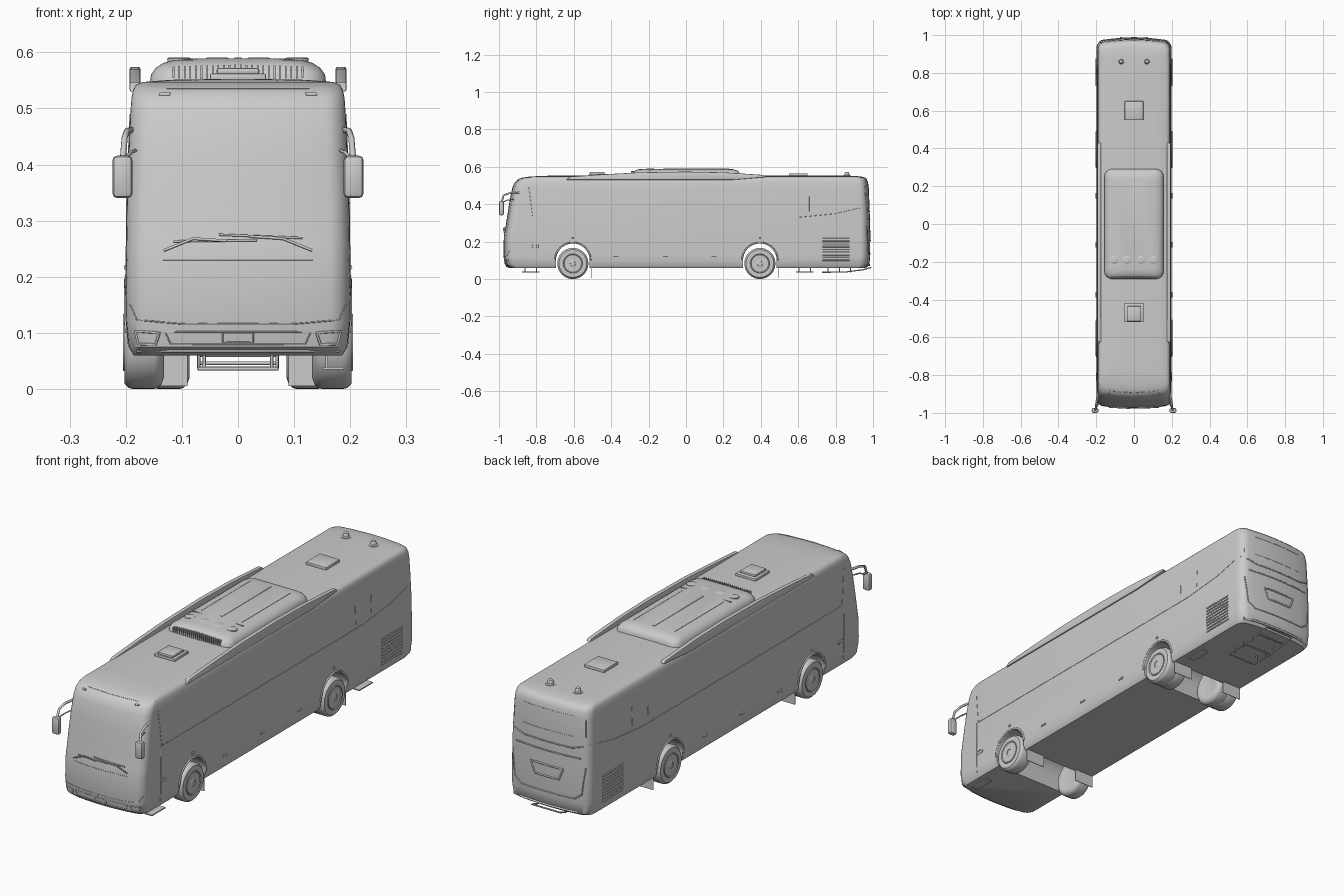
import bpy, bmesh
from math import sin, cos, pi, radians
from mathutils import Vector
from mathutils.bvhtree import BVHTree

if "Cube" in bpy.data.objects:
    bpy.data.objects.remove(bpy.data.objects["Cube"])


def finish(name, bm, bevel=0, angle=35):
    bmesh.ops.recalc_face_normals(bm, faces=bm.faces)
    me = bpy.data.meshes.new(name)
    bm.to_mesh(me)
    bm.free()
    ob = bpy.data.objects.new(name, me)
    bpy.context.collection.objects.link(ob)
    select(ob)
    if bevel:
        m = ob.modifiers.new("bevel", "BEVEL")
        m.width, m.segments = bevel, 2
        bpy.ops.object.modifier_apply(modifier=m.name)
    bpy.ops.object.shade_smooth_by_angle(angle=radians(angle))
    return ob


def select(ob):
    bpy.ops.object.select_all(action="DESELECT")
    ob.select_set(True)
    bpy.context.view_layer.objects.active = ob


def loft(name, rings, angle=35, closed=False):
    bm = bmesh.new()
    vs = [[bm.verts.new(p) for p in r] for r in rings]
    n = len(vs[0])
    pairs = list(zip(vs, vs[1:])) + ([(vs[-1], vs[0])] if closed else [])
    for a, b in pairs:
        for i in range(n):
            bm.faces.new((a[i], a[(i + 1) % n], b[(i + 1) % n], b[i]))
    if not closed:
        bm.faces.new(vs[0])
        bm.faces.new(vs[-1])
    return finish(name, bm, angle=angle)


def plan(z, yf, yr, hw, r, bulge):
    """Rounded rectangle seen from above, with bowed front and rear ends."""
    pts = []
    for cx, cy, a0 in ((1, yr - r, 0), (-1, yr - r, 90), (-1, yf + r, 180), (1, yf + r, 270)):
        for k in range(7):
            a = radians(a0 + 15 * k)
            pts.append([cx * (hw - r) + r * cos(a), cy + r * sin(a)])
        if a0 in (0, 180):
            s = 1 if a0 == 0 else -1
            for k in range(1, 8):
                pts.append([s * (hw - r) * (1 - k / 4), yr if s > 0 else yf])
    out = []
    for x, y in pts:
        b = bulge * (x / hw) ** 2 * min(1, max(0, abs(y) - .1) / .4)
        out.append((x, y + b if y < 0 else y - b, z))
    return out


def box(name, c, size, bevel=0):
    bm = bmesh.new()
    bmesh.ops.create_cube(bm, size=1)
    for v in bm.verts:
        v.co = [v.co[i] * size[i] + c[i] for i in range(3)]
    return finish(name, bm, bevel)


def prism_x(name, pts, x0, x1, bevel=0):
    bm = bmesh.new()
    f = bm.faces.new([bm.verts.new((x0, y, z)) for y, z in pts])
    g = bmesh.ops.extrude_face_region(bm, geom=[f])["geom"]
    bmesh.ops.translate(bm, verts=[v for v in g if isinstance(v, bmesh.types.BMVert)], vec=(x1 - x0, 0, 0))
    return finish(name, bm, bevel)


def lathe(name, prof, c, axis="x", s=1, n=40):
    rings = []
    for r, h in prof:
        ring = []
        for k in range(n):
            u, v = r * cos(2 * pi * k / n), r * sin(2 * pi * k / n)
            ring.append((c[0] + s * h, c[1] + u, c[2] + v) if axis == "x" else (c[0] + u, c[1] + v, c[2] + h))
        rings.append(ring)
    return loft(name, rings)


def tubes(name, lines, r=.0013, closed=False):
    cu = bpy.data.curves.new(name, "CURVE")
    cu.dimensions, cu.bevel_depth, cu.bevel_resolution = "3D", r, 1
    cu.use_fill_caps = True
    for pts in lines:
        sp = cu.splines.new("POLY")
        sp.points.add(len(pts) - 1)
        sp.use_cyclic_u = closed
        for p, q in zip(sp.points, pts):
            p.co = (*q, 1)
    ob = bpy.data.objects.new(name, cu)
    bpy.context.collection.objects.link(ob)
    select(ob)
    bpy.ops.object.convert(target="MESH")


# body shell: stacked plan outlines, leaning windscreen, rounded roof edge
slices = [(.060, -.950, .965, .186), (.075, -.968, .980, .195), (.12, -.976, .985, .199), (.23, -.974, .985, .199),
          (.26, -.968, .984, .199), (.33, -.957, .983, .198), (.42, -.943, .980, .195), (.49, -.928, .977, .192),
          (.518, -.915, .973, .190), (.533, -.898, .967, .187), (.542, -.875, .958, .182), (.547, -.84, .94, .17),
          (.551, -.78, .91, .12), (.552, -.74, .88, .06)]
body = loft("body", [plan(z, yf, yr, hw, .035, .018) for z, yf, yr, hw in slices], angle=40)
axles = (-.605, .395)

# wheel wells cut right through
for y in axles:
    arch = [(y + .09 * cos(pi * k / 24), .1 + .09 * sin(pi * k / 24)) for k in range(25)]
    cutter = prism_x("well_cutter", arch + [(y - .09, .02), (y + .09, .02)], -.3, .3)
    cutter.hide_render = True
    select(body)
    m = body.modifiers.new("well", "BOOLEAN")
    m.operation, m.object, m.solver = "DIFFERENCE", cutter, "EXACT"
    bpy.ops.object.modifier_apply(modifier=m.name)
    bpy.data.objects.remove(cutter)
bpy.ops.object.shade_smooth_by_angle(angle=radians(40))
tree = BVHTree.FromPolygons([v.co for v in body.data.vertices], [p.vertices for p in body.data.polygons])


def on_body(pts, face, s=1, closed=False):
    """Lay a polyline on the body: (x, z) for the ends, (y, z) for the sides."""
    out = []
    pts = pts + [pts[0]] if closed else pts
    for (a, b), (c, d) in zip(pts, pts[1:]):
        for k in range(7):
            u, z = a + (c - a) * k / 6, b + (d - b) * k / 6
            if face == "side":
                hit = tree.ray_cast(Vector((2 * s, u, z)), Vector((-s, 0, 0)))[0]
            else:
                e = -1 if face == "front" else 1
                hit = tree.ray_cast(Vector((u, 2 * e, z)), Vector((0, -e, 0)))[0]
            if hit and (not out or (hit - out[-1]).length > 1e-5):
                out.append(hit)
    return out


def ellipse(cx, cz, a, b):
    return [(cx + a * cos(pi * k / 6), cz + b * sin(pi * k / 6)) for k in range(12)]


# front seams, lamps and wipers
tubes("front_seams", [on_body([(-.197, .23), (.197, .23)], "front"),
                      on_body([(-.192, .15), (-.18, .123), (-.1, .116), (.1, .116), (.18, .123), (.192, .15)], "front"),
                      on_body([(-.185, .545 - .01), (.185, .535)], "front")])
tubes("bumper_lip", [on_body([(-.18, .068), (.18, .068)], "front")], .003)
tubes("front_panels", [on_body([(-.13, .102), (.13, .102), (.12, .08), (-.12, .08)], "front", closed=True),
                       on_body([(-.027, .10), (.027, .10), (.027, .083), (-.027, .083)], "front", closed=True)], closed=True)
for s in (1, -1):
    tubes("headlight", [on_body([(s * .14, .1), (s * .183, .103), (s * .178, .08), (s * .147, .079)], "front", closed=True)], .0022, True)
    tubes("roof_marker_lamp", [on_body([(s * .121, .525), (s * .14, .525)], "front")], .004)
    w = on_body([(s * .132, .247), (s * .08, .268), (s * .02, .268 + s * .004)], "front")
    tubes("wiper_arm", [[p + Vector((0, -.009, 0)) for p in w]], .0028)
    w = on_body([(s * .115, .266 + s * .003), (-s * .034, .270 + s * .005)], "front")
    tubes("wiper_blade", [[p + Vector((0, -.004, 0)) for p in w]], .0022)

# rear seams, spoiler lips and plate recess
tubes("rear_seams", [on_body([(-.175, .50), (.175, .50), (.178, .41), (-.178, .41)], "rear", closed=True)], closed=True)
tubes("rear_lips", [on_body([(-.17, .375), (-.12, .36), (.12, .36), (.17, .375)], "rear"),
                    on_body([(-.16, .32), (.16, .32)], "rear"),
                    on_body([(-.18, .28), (-.165, .16), (-.13, .135), (.13, .135), (.165, .16), (.18, .28)], "rear")], .003)
tubes("plate_surround", [on_body([(-.08, .255), (.08, .255), (.06, .205), (-.06, .205)], "rear", closed=True)], .004, True)
tubes("rear_bumper", [on_body([(-.18, .075), (.18, .075)], "rear")], .005)

# sides
for s in (1, -1):
    tubes("side_seams", [on_body([(-.84, .49), (-.82, .33), (.6, .33), (.8, .35), (.95, .385)], "side", s),
                         on_body([(-.83, .33), (-.83, .08)], "side", s),
                         on_body([(.55, .43), (.55, .35)], "side", s), on_body([(.66, .44), (.66, .36)], "side", s)])
    tubes("vent_slats", [on_body([(.73, .10 + .0145 * k), (.875, .10 + .0145 * k)], "side", s) for k in range(9)], .0035)
    tubes("side_lamps", [on_body([(y - .014, .12), (y + .014, .12)], "side", s) for y in (-.375, -.11, .15)], .004)
    tubes("arch_markers", [on_body([(y - .006, .217), (y + .006, .217)], "side", s) for y in axles], .005)
    tubes("fuel_flap", [on_body(ellipse(-.81, .175, .022, .008), "side", s, True)], .002, True)
    for y in axles:
        tubes("arch_lip", [on_body([(y + .095 * cos(pi * k / 16), .1 + .095 * sin(pi * k / 16)) for k in range(17)], "side", s)], .0045)
    # roof side rail
    prism_x("roof_rail", [(-.64, .53), (-.62, .547), (-.45, .559), (-.25, .57), (0, .574), (.2, .57),
                          (.42, .556), (.43, .545), (.25, .53)], s * .174, s * .193, .003)
    # mirrors
    tubes("mirror_arm", [[(s * .188, -.885, .462), (s * .198, -.94, .46), (s * .202, -.975, .448), (s * .206, -.988, .40)]], .0055)
    tubes("mirror_brace", [[(s * .183, -.92, .425), (s * .19, -.955, .422), (s * .206, -.985, .408)]], .003)
    box("mirror", (s * .206, -.987, .378), (.036, .026, .076), .009)

# wheels: tyre, dished rim, hub and nuts, twin tyres at the rear
tyre = [(.046, 0), (.062, -.004), (.074, 0), (.081, .007), (.083, .014), (.083, .052), (.081, .059), (.074, .066), (.05, .066)]
for y in axles:
    rear = y > 0
    for s in (1, -1):
        c = (s * .136, y, .083)
        lathe("tyre", tyre, c, s=s)
        if rear:
            lathe("inner_tyre", tyre, (s * .09, y, .083), s=s)
        lathe("rim", [(.052, .02), (.053, .064), (.05, .069), (.046, .066), (.043, .05), (.036, .056),
                      (.022, .058), (.02, .066), (.014, .068), (.012, .062), (.004, .062)], c, s=s)
        for k in range(10):
            a = 2 * pi * k / 10
            lathe("wheel_nut", [(.0035, .055), (.0035, .061), (.002, .062)], (c[0], y + .03 * cos(a), .083 + .03 * sin(a)), s=s, n=6)
        box("mud_flap", (s * .138, y + .1, .04), (.096, .003, .07))

# roof air conditioner
ac = [(.54, -.292, .292, .158), (.56, -.29, .29, .155), (.572, -.283, .284, .147), (.581, -.27, .272, .133),
      (.586, -.255, .255, .115), (.589, -.24, .235, .08)]
loft("roof_aircon", [plan(z, a, b, w, .04, 0) for z, a, b, w in ac])
box("aircon_spine", (0, .055, .589), (.012, .35, .004), .001)
for x in (-.1, -.05, .05, .1):
    box("aircon_rib", (x, .055, .586), (.004, .35, .005))
for x in (-.105, -.037, .037, .105):
    lathe("aircon_fan", [(.021, .58), (.021, .589), (.017, .591), (.004, .591)], (x, -.19, 0), "z", n=24)
box("aircon_seam", (0, -.14, .5865), (.25, .004, .005))
for k in range(24):
    x = -.115 + .01 * k
    box("aircon_grille_fin", (x, -.283, .5645), (.003, .024, .027 - abs(x) * .05))

# roof hatches and beacons
box("rear_hatch", (0, .6, .556), (.1, .1, .016), .004)
box("front_hatch_base", (0, -.47, .555), (.1, .1, .014), .003)
box("front_hatch_lid", (0, -.475, .566), (.076, .08, .012), .004)
for s in (1, -1):
    lathe("beacon", [(.02, .545), (.02, .554), (.013, .556), (.013, .564), (.009, .571), (.002, .573)], (s * .068, .86, 0), "z", n=20)

# door steps on the right side
for y in (-.83, .635):
    box("door_step", (.17, y, .037), (.038, .095, .005))
    for d in (-.03, .03):
        box("step_strut", (.158, y + d, .05), (.004, .006, .028))

# rear rack below the tail
tubes("rear_rack", [[(s * .07, .73, .036), (s * .07, .85, .037), (s * .07, .95, .05), (s * .07, .99, .062)] for s in (1, -1)]
      + [[(-.07, y, z), (.07, y, z)] for y, z in ((.73, .036), (.84, .037), (.93, .046), (.985, .06))], .0035)
tubes("rack_hangers", [[(x, y, .036), (x, y, .065)] for x in (-.06, .06) for y in (.76, .82, .88)], .003)
